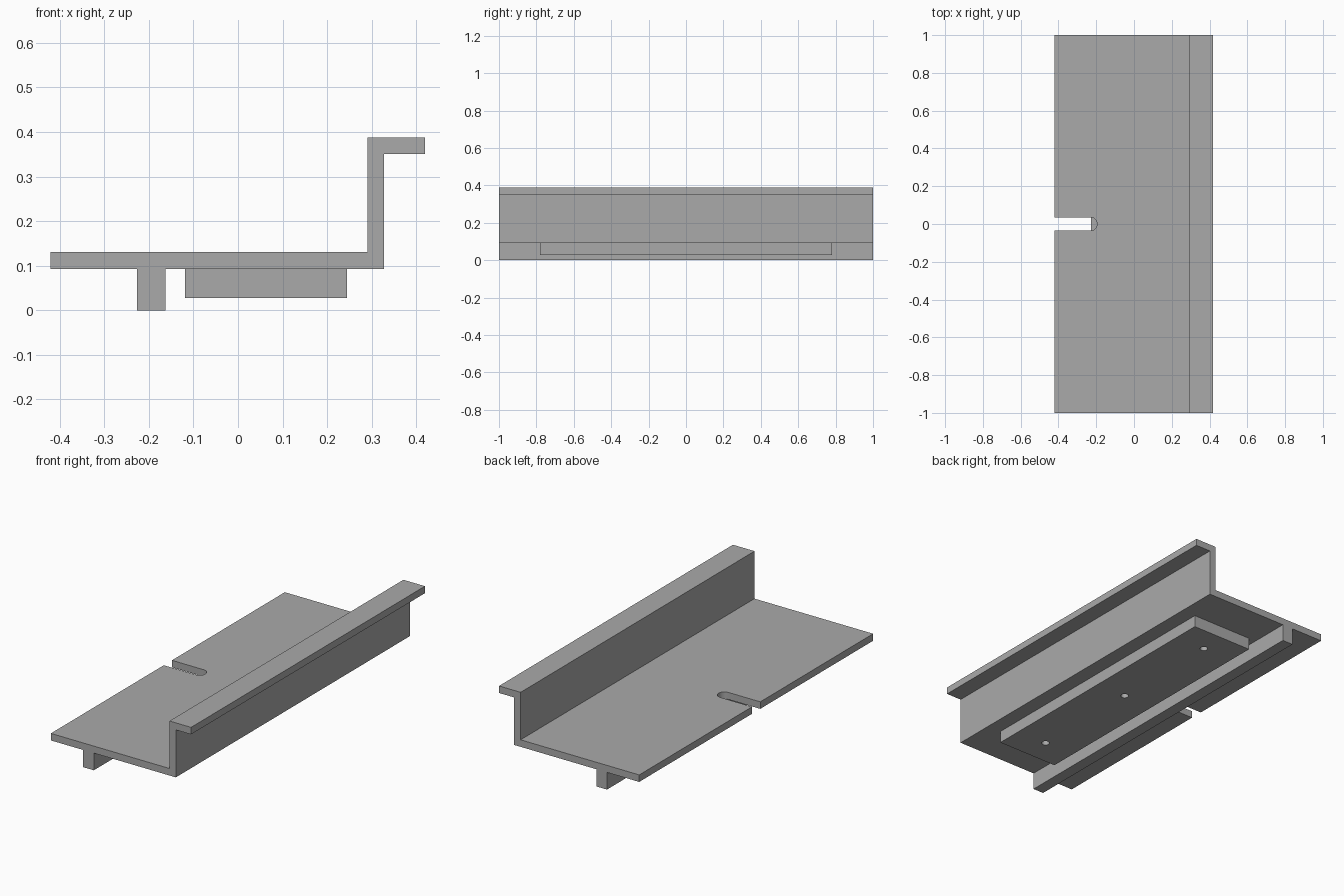
import bpy, bmesh
from math import pi, cos, sin
from mathutils import Vector

if "Cube" in bpy.data.objects:
    bpy.data.objects.remove(bpy.data.objects["Cube"], do_unlink=True)

COLOUR = (0.4, 0.4, 0.4, 1)
grey = bpy.data.materials.new("plain grey")
grey.use_nodes = True
grey.diffuse_color = COLOUR
grey.node_tree.nodes["Principled BSDF"].inputs["Base Color"].default_value = COLOUR


def extrude(name, outline, direction):
    """Solid made by sweeping a closed outline along a direction."""
    bm = bmesh.new()
    face = bm.faces.new([bm.verts.new(p) for p in outline])
    swept = bmesh.ops.extrude_face_region(bm, geom=[face])["geom"]
    verts = [g for g in swept if isinstance(g, bmesh.types.BMVert)]
    bmesh.ops.translate(bm, verts=verts, vec=Vector(direction))
    bmesh.ops.recalc_face_normals(bm, faces=bm.faces)
    mesh = bpy.data.meshes.new(name)
    bm.to_mesh(mesh)
    bm.free()
    mesh.materials.append(grey)
    obj = bpy.data.objects.new(name, mesh)
    bpy.context.collection.objects.link(obj)
    return obj


def profile(name, section, half_length):
    """Bar with an x-z section, centred along y."""
    return extrude(name, [(x, -half_length, z) for x, z in section], (0, 2 * half_length, 0))


def rect(x0, x1, z0, z1):
    return [(x0, z0), (x1, z0), (x1, z1), (x0, z1)]


def arc(cx, cy, r, start, end, z, steps):
    angles = [start + (end - start) * i / steps for i in range(steps + 1)]
    return [(cx + r * cos(a), cy + r * sin(a), z) for a in angles]


def cut(target, cutter):
    """Subtract the cutter, bake the result and drop the cutter."""
    cutter.hide_render = True
    mod = target.modifiers.new("cut", "BOOLEAN")
    mod.operation, mod.solver, mod.object = "DIFFERENCE", "EXACT", cutter
    bpy.context.view_layer.update()
    graph = bpy.context.evaluated_depsgraph_get()
    mesh = bpy.data.meshes.new_from_object(target.evaluated_get(graph))
    target.modifiers.clear()
    target.data = mesh
    bpy.data.objects.remove(cutter, do_unlink=True)


BASE, PLATE_TOP = 0.093, 0.131
PAD_BOTTOM = 0.028

# Z-shaped rail: plate, upright wall and top flange in one section
rail = profile("z_rail", [
    (-0.42, BASE), (0.328, BASE), (0.328, 0.35), (0.419, 0.35),
    (0.419, 0.388), (0.29, 0.388), (0.29, PLATE_TOP), (-0.42, PLATE_TOP)], 1)

# Round-ended slot in the plate's free edge
r = 0.035
slot = [(-0.5, -r, 0.05)] + arc(-0.195 - r, 0, r, -pi / 2, pi / 2, 0.05, 16) + [(-0.5, r, 0.05)]
cut(rail, extrude("slot_cutter", slot, (0, 0, 0.15)))

# Full-length rib under the plate
profile("lower_rib", rect(-0.227, -0.163, 0, BASE), 1)

# Mounting pad with three blind holes
pad = profile("mounting_pad", rect(-0.119, 0.245, PAD_BOTTOM, BASE), 0.78)
for y in (-0.635, 0, 0.635):
    hole = arc(0.063, y, 0.02, 0, 2 * pi, PAD_BOTTOM - 0.02, 24)[:-1]
    cut(pad, extrude("hole_cutter", hole, (0, 0, 0.08)))

# Smooth the rounded cuts, keep the edges sharp
for obj in (rail, pad):
    bpy.ops.object.select_all(action="DESELECT")
    obj.select_set(True)
    bpy.context.view_layer.objects.active = obj
    bpy.ops.object.shade_smooth_by_angle(angle=pi / 6)
